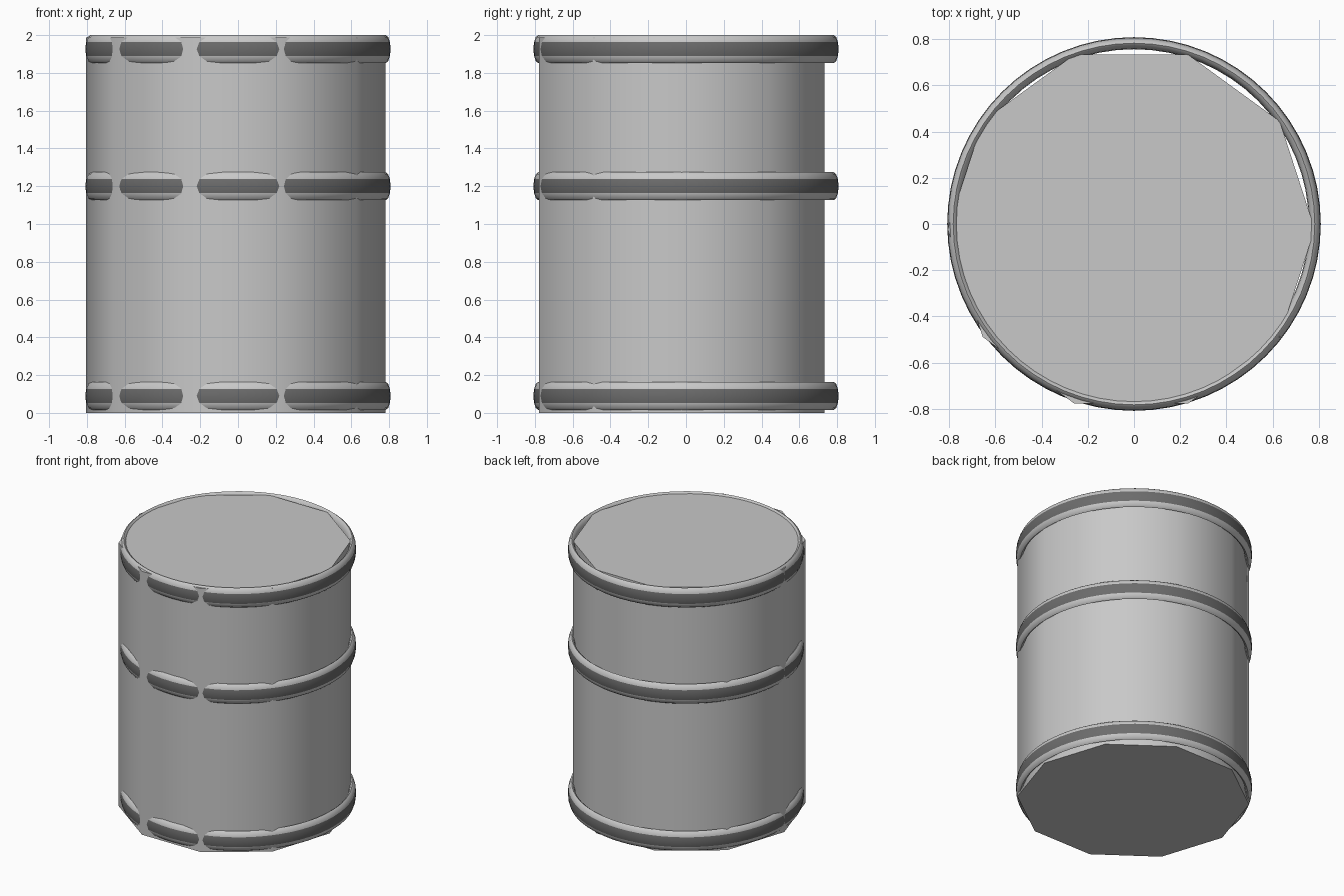
import bpy, bmesh, math

if "Cube" in bpy.data.objects:
    bpy.data.objects.remove(bpy.data.objects["Cube"])

SEG, SIDES = 64, 12          # ring segments, cross-section sides
R_MAJOR, R_OUT, HALF_H = 0.782, 0.026, 0.074


def material(name, v):
    m = bpy.data.materials.new(name)
    m.diffuse_color = (v, v, v, 1)
    m.use_nodes = True
    m.node_tree.nodes["Principled BSDF"].inputs["Base Color"].default_value = m.diffuse_color
    return m


light = material("light_grey", 0.58)
dark = material("dark_grey", 0.15)


def finish(bm, name, angle):
    bmesh.ops.recalc_face_normals(bm, faces=bm.faces)
    me = bpy.data.meshes.new(name)
    bm.to_mesh(me)
    bm.free()
    ob = bpy.data.objects.new(name, me)
    bpy.context.collection.objects.link(ob)
    me.materials.append(light)
    me.materials.append(dark)
    bpy.ops.object.select_all(action='DESELECT')
    ob.select_set(True)
    bpy.context.view_layer.objects.active = ob
    bpy.ops.object.shade_smooth_by_angle(angle=math.radians(angle))
    return ob


# Ten-sided drum body, slightly off centre inside its rings
def drum_body(cx, cy, r, z0, z1):
    bm = bmesh.new()
    loops = [[bm.verts.new((cx + r * math.cos(i * math.tau / 10),
                            cy + r * math.sin(i * math.tau / 10), z))
              for i in range(10)] for z in (z0, z1)]
    for i in range(10):
        j = (i + 1) % 10
        bm.faces.new((loops[0][i], loops[0][j], loops[1][j], loops[1][i]))
    bm.faces.new(loops[0][::-1])
    bm.faces.new(loops[1])
    finish(bm, "drum_body", 40)


# Flattened hoop with a dark outer band
def hoop(name, z):
    bm = bmesh.new()
    grid = []
    for i in range(SEG):
        a = i * math.tau / SEG
        row = []
        for k in range(SIDES):
            t = k * math.tau / SIDES
            r = R_MAJOR + R_OUT * math.cos(t)
            row.append(bm.verts.new((r * math.cos(a), r * math.sin(a),
                                     z + HALF_H * math.sin(t))))
        grid.append(row)
    for i in range(SEG):
        n = (i + 1) % SEG
        for k in range(SIDES):
            m = (k + 1) % SIDES
            f = bm.faces.new((grid[i][k], grid[n][k], grid[n][m], grid[i][m]))
            # the two faces around the outermost edge
            f.material_index = 1 if k in (0, SIDES - 1) else 0
    finish(bm, name, 60)


drum_body(-0.012, -0.022, 0.794, 0.0, 1.988)
for label, height in (("bottom_hoop", 0.09), ("middle_hoop", 1.2), ("top_hoop", 1.926)):
    hoop(label, height)
